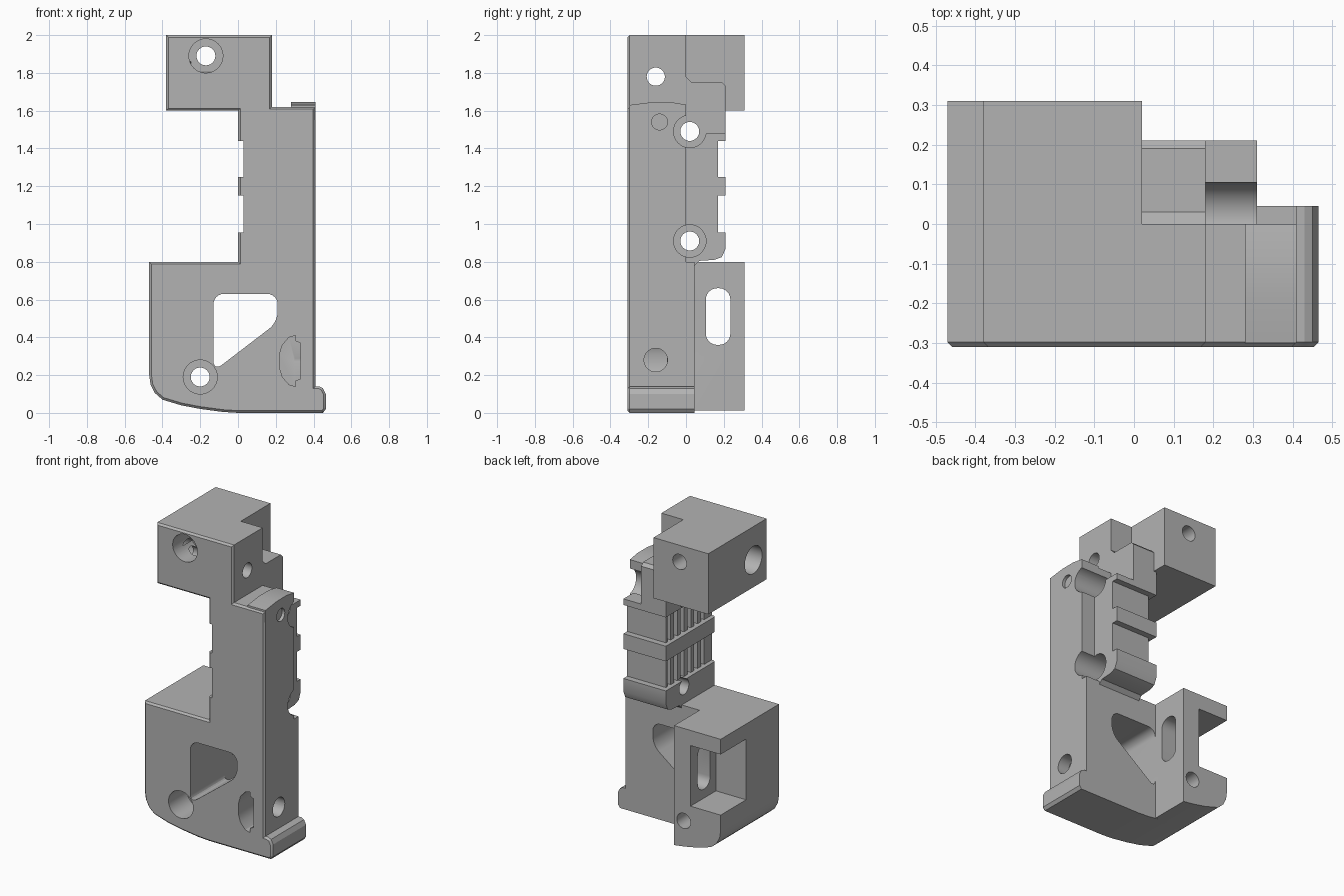
import bpy, bmesh, math
from mathutils import Vector

old = bpy.data.objects.get("Cube")
if old:
    bpy.data.objects.remove(old, do_unlink=True)

grey = bpy.data.materials.new("plain grey")
grey.use_nodes = True
GREY = (0.45, 0.45, 0.45, 1)
grey.diffuse_color = GREY
grey.node_tree.nodes["Principled BSDF"].inputs["Base Color"].default_value = GREY


def prism(name, pts, axis, a, b, rounding=0, chamfer=0):
    """Extrude an outline along x (points are y,z) or y (points are x,z)."""
    i = "xy".index(axis)

    def place(p, d):
        return Vector((d, p[0], p[1])) if i == 0 else Vector((p[0], d, p[1]))

    bm = bmesh.new()
    first = bm.faces.new([bm.verts.new(place(p, a)) for p in pts])
    ext = bmesh.ops.extrude_face_region(bm, geom=[first], use_keep_orig=True)
    moved = [g for g in ext["geom"] if isinstance(g, bmesh.types.BMVert)]
    for v in moved:
        v.co[i] = b
    bmesh.ops.recalc_face_normals(bm, faces=bm.faces)
    if rounding:
        along = [e for e in bm.edges if abs(e.verts[0].co[i] - e.verts[1].co[i]) > 1e-5]
        bmesh.ops.bevel(bm, geom=along, offset=rounding, segments=6, profile=0.5,
                        affect='EDGES', clamp_overlap=True)
    if chamfer:
        rim = [e for e in bm.edges if all(abs(v.co[i] - a) < 1e-5 for v in e.verts)]
        bmesh.ops.bevel(bm, geom=rim, offset=chamfer, segments=1,
                        affect='EDGES', clamp_overlap=True)
    bmesh.ops.recalc_face_normals(bm, faces=bm.faces)
    mesh = bpy.data.meshes.new(name)
    bm.to_mesh(mesh)
    bm.free()
    mesh.materials.append(grey)
    ob = bpy.data.objects.new(name, mesh)
    bpy.context.collection.objects.link(ob)
    return ob


def box(name, x, y, z, rounding=0):
    pts = [(y[0], z[0]), (y[1], z[0]), (y[1], z[1]), (y[0], z[1])]
    return prism(name, pts, 'x', x[0], x[1], rounding)


def rod(name, axis, u, z, r, a, b):
    n = 40
    pts = [(u + r * math.cos(math.tau * k / n), z + r * math.sin(math.tau * k / n))
           for k in range(n)]
    return prism(name, pts, axis, a, b)


def combine(target, parts, operation):
    for part in parts:
        part.hide_render = True
        mod = target.modifiers.new(part.name, 'BOOLEAN')
        mod.operation = operation
        mod.solver = 'EXACT'
        mod.object = part
        bpy.context.view_layer.objects.active = target
        bpy.ops.object.modifier_apply(modifier=mod.name)
        bpy.data.objects.remove(part, do_unlink=True)


FRONT, BACK = -0.31, 0.31
belly = [(-.47, .2), (-.463, .15), (-.44, .105), (-.4, .07), (-.3, .04), (-.2, .021)]
foot = [(-.08, .005), (0, 0), (.45, 0), (.465, .02), (.465, .1), (.45, .13), (.43, .14), (.41, .14)]

# Front plate with the full outline
frame = prism("bracket_frame", belly + foot + [
    (.41, 1.62), (.18, 1.62), (.18, 2), (-.38, 2), (-.38, 1.6),
    (0, 1.6), (0, .8), (-.47, .8)], 'y', FRONT, 0, chamfer=.012)

# Parts behind the plate
combine(frame, [
    prism("lower_plate", belly + foot + [(.41, .8), (-.47, .8)], 'y', -.1, .045),
    prism("lower_block", belly + [(-.13, .012), (-.13, .8), (-.47, .8)], 'y', -.1, BACK),
    box("upper_block", (-.38, .02), (-.1, BACK), (1.6, 2)),
    prism("rear_column", [(-.1, .78), (.045, .78), (.07, .805), (.15, .81), (.19, .825),
                          (.21, .87), (.21, 1.48), (-.1, 1.48)], 'x', 0, .31),
    prism("column_neck", [(-.1, 1.4), (.21, 1.4), (.21, 1.73), (.19, 1.75),
                          (.03, 1.75), (0, 1.78), (-.1, 1.78)], 'x', 0, .18),
    prism("top_cap", [(-.3, 1.55), (0, 1.55), (0, 1.632), (-.08, 1.645),
                      (-.18, 1.645), (-.3, 1.63)], 'x', .28, .41),
], 'UNION')

# Openings, pockets and screw holes
cuts = [
    prism("window_cut", [(-.13, .63), (.21, .63), (.21, .48), (-.13, .22)],
          'y', -.5, .2, rounding=.055),
    box("corner_pocket_cut", (-.6, -.25), (.045, .5), (.3, .7)),
    box("slot_cut", (-.3, 0), (.105, .235), (.36, .66), rounding=.06),
    prism("latch_cut", [(.33, .18), (.33, .37), (.305, .38), (.305, .41), (.27, .4), (.235, .36),
                        (.22, .31), (.22, .24), (.235, .19), (.27, .15), (.305, .14),
                        (.305, .17)], 'y', -.5, -.1),
    rod("side_pin_cut", 'x', -.16, .28, .062, .3, .6),
    rod("small_pin_cut", 'x', -.14, 1.54, .042, .39, .6),
    rod("cross_hole_cut", 'x', -.16, 1.78, .048, -.6, .5),
    rod("cross_bore_cut", 'x', -.16, 1.78, .09, -.6, -.25),
]
for label, x, z in (("upper", -.17, 1.89), ("lower", -.2, .19)):
    cuts.append(rod(label + "_hole_cut", 'y', x, z, .05, -.5, .5))
    cuts.append(rod(label + "_bore_cut", 'y', x, z, .09, -.5, -.12))
for z in (.91, 1.49):
    cuts.append(rod("screw_hole_cut", 'x', .02, z, .05, -.3, .6))
    cuts.append(rod("screw_bore_cut", 'x', .02, z, .086, .18, .6))

# Recessed grip with vertical grooves between the bands
for z in ((.955, 1.15), (1.25, 1.44)):
    cuts.append(box("back_recess_cut", (-.2, .6), (.17, .29), z))
    cuts.append(box("side_recess_cut", (-.2, .028), (-.5, .29), z))
    for k in range(6):
        y = -.23 + k * .07
        cuts.append(box("groove_cut", (-.2, .065), (y, y + .035), z))
combine(frame, cuts, 'DIFFERENCE')

# Smooth the round walls and keep the edges sharp
bpy.ops.object.select_all(action='DESELECT')
frame.select_set(True)
bpy.context.view_layer.objects.active = frame
bpy.ops.object.shade_smooth_by_angle(angle=math.radians(25))
